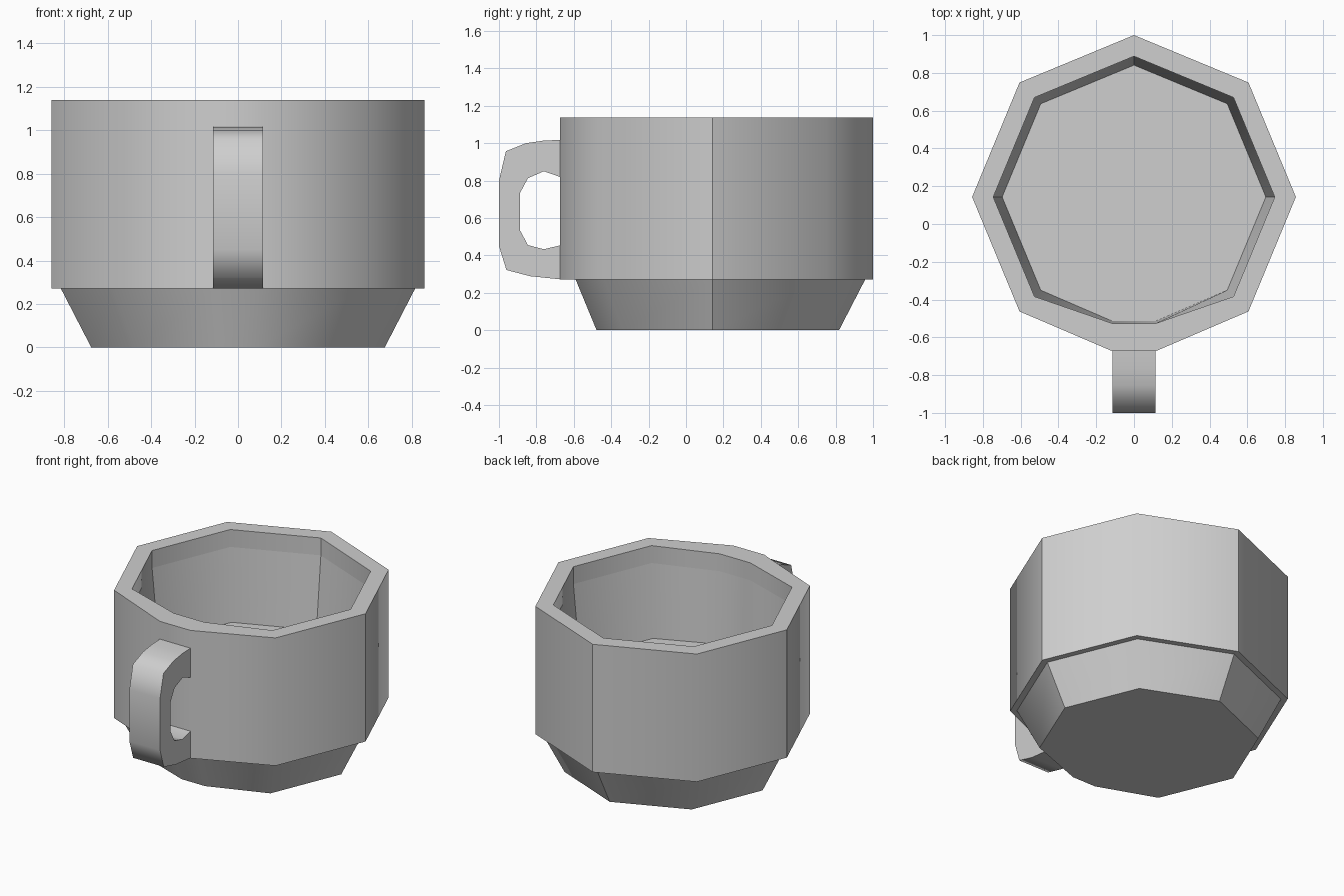
import bpy
import bmesh
from math import cos, sin, radians

if "Cube" in bpy.data.objects:
    bpy.data.objects.remove(bpy.data.objects["Cube"], do_unlink=True)

grey = bpy.data.materials.new("light_grey")
grey.use_nodes = True
grey.diffuse_color = (0.62, 0.62, 0.62, 1)
grey.node_tree.nodes["Principled BSDF"].inputs["Base Color"].default_value = grey.diffuse_color

CENTRE_Y = 0.143
HALF_WIDTH = 0.115  # handle and the flat it joins


def finish(bm, name):
    bmesh.ops.recalc_face_normals(bm, faces=bm.faces)
    for face in bm.faces:
        face.smooth = True
    mesh = bpy.data.meshes.new(name)
    bm.to_mesh(mesh)
    bm.free()
    mesh.materials.append(grey)
    obj = bpy.data.objects.new(name, mesh)
    bpy.context.collection.objects.link(obj)
    return obj


def ring(bm, radius, front_x, front_y, z):
    """Octagon whose front corner is cut to a narrow flat."""
    pts = [(radius * cos(radians(a)), CENTRE_Y + radius * sin(radians(a)))
           for a in range(-45, 226, 45)]
    pts += [(-front_x, front_y), (front_x, front_y)]
    return [bm.verts.new((x, y, z)) for x, y in pts]


# Cup: rings from the base, up the outside, over the rim and down to the floor
bm = bmesh.new()
rings = [ring(bm, *r) for r in (
    (0.675, 0.088, -0.478, 0),
    (0.815, 0.11, -0.59, 0.271),
    (0.857, HALF_WIDTH, -0.673, 0.271),
    (0.857, HALF_WIDTH, -0.673, 1.138),
    (0.745, HALF_WIDTH, -0.526, 1.138),
    (0.745, HALF_WIDTH, -0.526, 1.02),
    (0.698, HALF_WIDTH, -0.514, 0.53),
)]
bm.faces.new(rings[0])
bm.faces.new(rings[-1])
for low, high in zip(rings, rings[1:]):
    for i in range(len(low)):
        j = (i + 1) % len(low)
        bm.faces.new((low[i], low[j], high[j], high[i]))
# Creases: every ring, plus the side and back corners
for loop in rings:
    for i, v in enumerate(loop):
        bm.edges.get((v, loop[i - 1])).smooth = False
for low, high in zip(rings, rings[1:]):
    for i in (1, 3, 5):
        bm.edges.get((low[i], high[i])).smooth = False
finish(bm, "cup_body")

# Handle: a C-shaped band given by outer and inner (y, z) profiles
outer = [(-0.66, 1.018), (-0.76, 1.014), (-0.856, 1.0), (-0.963, 0.957), (-1.0, 0.80),
         (-1.0, 0.45), (-0.96, 0.322), (-0.834, 0.289), (-0.66, 0.271)]
inner = [(-0.66, 0.815), (-0.76, 0.85), (-0.845, 0.813), (-0.888, 0.733), (-0.888, 0.64),
         (-0.888, 0.535), (-0.845, 0.455), (-0.76, 0.433), (-0.66, 0.457)]
bm = bmesh.new()
sections = []
for (oy, oz), (iy, iz) in zip(outer, inner):
    corners = ((-1, oy, oz), (1, oy, oz), (1, iy, iz), (-1, iy, iz))
    sections.append([bm.verts.new((s * HALF_WIDTH, y, z)) for s, y, z in corners])
for a, b in zip(sections, sections[1:]):
    for i in range(4):
        j = (i + 1) % 4
        bm.faces.new((a[i], a[j], b[j], b[i]))
bm.faces.new(sections[0])
bm.faces.new(sections[-1])
for a, b in zip(sections, sections[1:]):
    for i in range(4):
        bm.edges.get((a[i], b[i])).smooth = False
for end in (sections[0], sections[-1]):
    for i in range(4):
        bm.edges.get((end[i - 1], end[i])).smooth = False
finish(bm, "handle")
